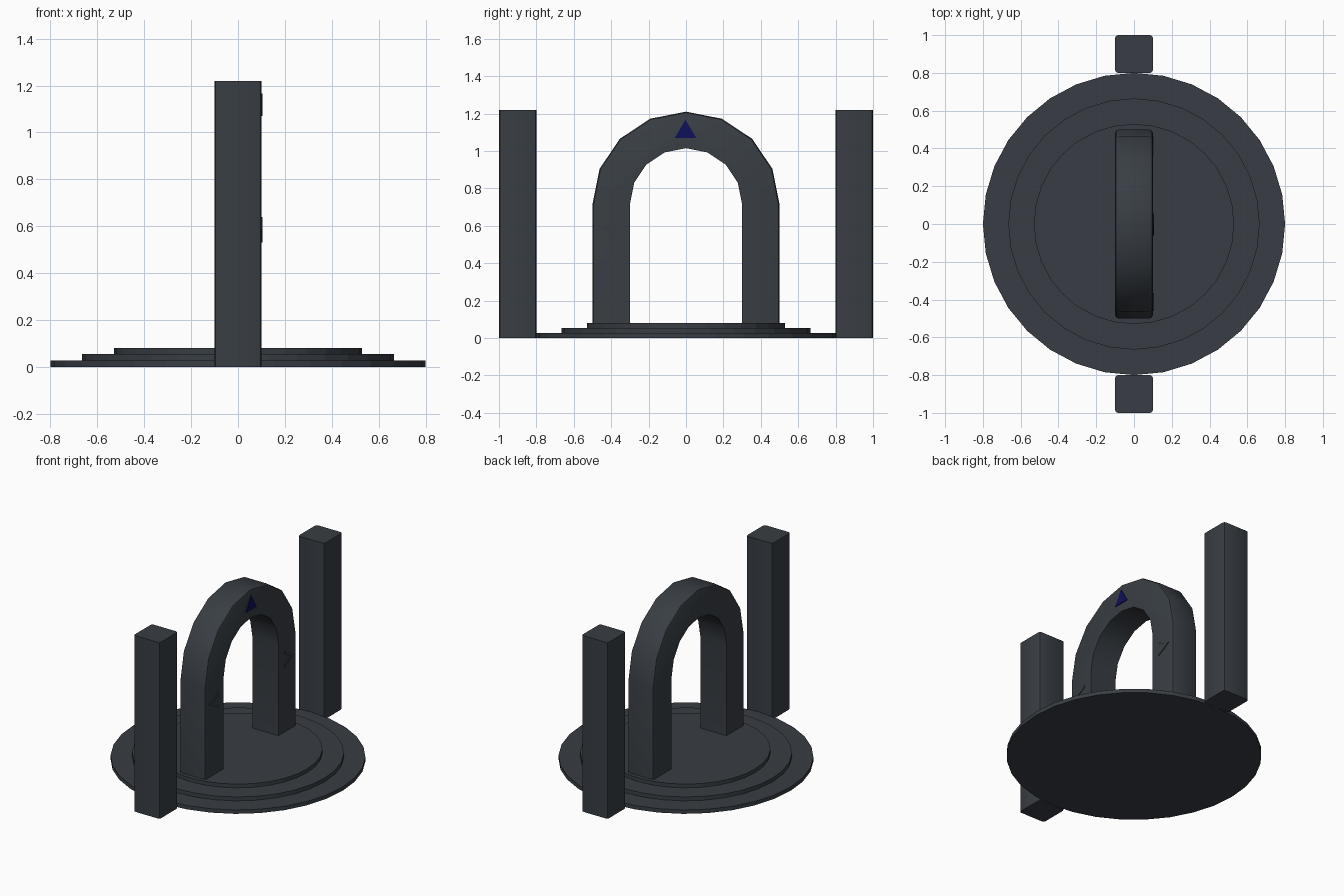
import bpy, bmesh, math
from mathutils import Vector

if "Cube" in bpy.data.objects:
    bpy.data.objects.remove(bpy.data.objects["Cube"])


def material(name, rgb):
    m = bpy.data.materials.new(name)
    m.diffuse_color = (*rgb, 1)
    m.use_nodes = True
    m.node_tree.nodes["Principled BSDF"].inputs["Base Color"].default_value = m.diffuse_color
    return m


STONE = material("dark slate", (0.040, 0.048, 0.058))
BLUE = material("deep blue", (0.005, 0.005, 0.10))


def finish(bm, name, mat, smooth=False):
    bmesh.ops.recalc_face_normals(bm, faces=bm.faces)
    me = bpy.data.meshes.new(name)
    bm.to_mesh(me)
    bm.free()
    me.materials.append(mat)
    ob = bpy.data.objects.new(name, me)
    bpy.context.collection.objects.link(ob)
    if smooth:
        bpy.context.view_layer.objects.active = ob
        ob.select_set(True)
        bpy.ops.object.shade_smooth_by_angle(angle=math.radians(35))
        ob.select_set(False)
    return ob


def extrude_outline(points, offset):
    """Face from a closed outline, extruded into a solid."""
    bm = bmesh.new()
    face = bm.faces.new([bm.verts.new(p) for p in points])
    ext = bmesh.ops.extrude_face_region(bm, geom=[face])
    verts = [v for v in ext["geom"] if isinstance(v, bmesh.types.BMVert)]
    bmesh.ops.translate(bm, verts=verts, vec=Vector(offset))
    return bm


# stepped round base
for name, r, z0, z1 in (("base_lower_step", 0.80, 0, 0.027),
                        ("base_middle_step", 0.665, 0.027, 0.054),
                        ("base_upper_step", 0.53, 0.054, 0.08)):
    ring = [(r * math.cos(i * math.tau / 32), r * math.sin(i * math.tau / 32), z0)
            for i in range(32)]
    finish(extrude_outline(ring, (0, 0, z1 - z0)), name, STONE)

# two side pillars with softened upright edges
for name, y in (("pillar_front", -0.9), ("pillar_back", 0.9)):
    sq = [(sx * 0.1, y + sy * 0.1, 0) for sx, sy in ((-1, -1), (1, -1), (1, 1), (-1, 1))]
    bm = extrude_outline(sq, (0, 0, 1.22))
    upright = [e for e in bm.edges if abs(e.verts[0].co.z - e.verts[1].co.z) > 1]
    bmesh.ops.bevel(bm, geom=upright, offset=0.015, segments=2, profile=0.5, affect="EDGES")
    finish(bm, name, STONE, True)


# arch: straight legs and an eight sided half circle
def half_ring(r, rz):
    return [(-0.1, r * math.cos(i * math.pi / 8), 0.715 + rz * math.sin(i * math.pi / 8))
            for i in range(9)]


foot = 0.06
outline = ([(-0.1, 0.5, foot)] + half_ring(0.5, 0.495) + [(-0.1, -0.5, foot), (-0.1, -0.3, foot)]
           + half_ring(0.3, 0.30)[::-1] + [(-0.1, 0.3, foot)])
bm = extrude_outline(outline, (0.2, 0, 0))


def on_outside(v):
    return abs(v.co.y) > 0.49 or math.hypot(v.co.y, v.co.z - 0.715) > 0.45 and v.co.z > 0.7


rim = [e for e in bm.edges
       if abs(e.verts[0].co.x - e.verts[1].co.x) < 0.01
       and all(on_outside(v) for v in e.verts)
       and not all(v.co.z < 0.07 for v in e.verts)]
bmesh.ops.bevel(bm, geom=rim, offset=0.018, segments=2, profile=0.5, affect="EDGES")
finish(bm, "arch", STONE, True)

# markers on the right face: triangle at the crown, arrowheads on the legs
X = 0.098
finish(extrude_outline([(X, -0.06, 1.07), (X, 0.055, 1.07), (X, -0.003, 1.167)], (0.007, 0, 0)),
       "crown_triangle", BLUE)
for name, s in (("arrow_left", -1), ("arrow_right", 1)):
    pts = [(X, s * y, z) for y, z in ((0.365, 0.64), (0.46, 0.585), (0.365, 0.53),
                                      (0.365, 0.55), (0.425, 0.585), (0.365, 0.62))]
    finish(extrude_outline(pts, (0.007, 0, 0)), name, STONE)
